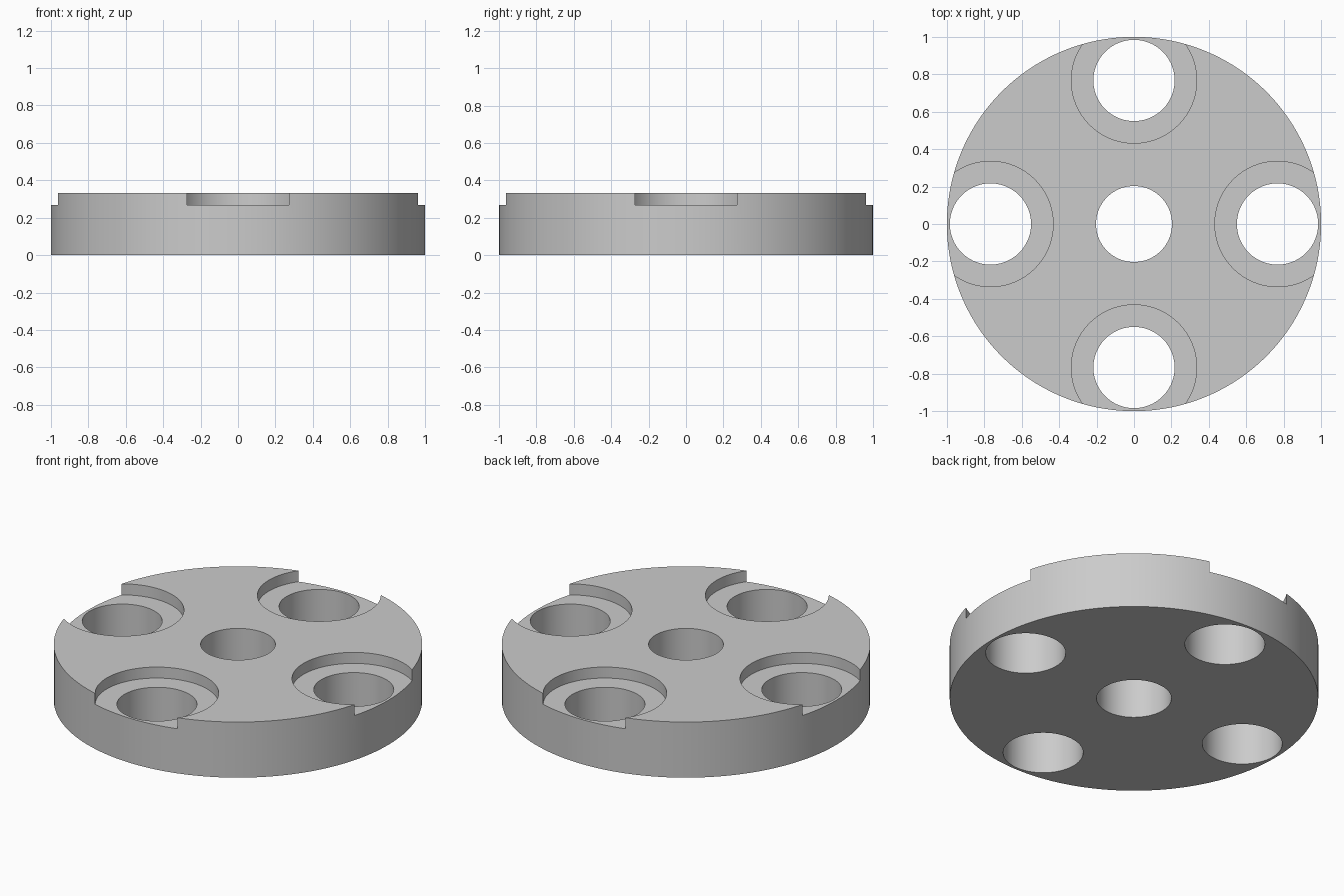
import bpy, math

if "Cube" in bpy.data.objects:
    bpy.data.objects.remove(bpy.data.objects["Cube"])

HEIGHT = 0.333    # disc thickness
SEAT = 0.267      # counterbore floor height
PITCH = 0.767     # bolt circle radius

grey = bpy.data.materials.new("plain grey")
grey.diffuse_color = (0.6, 0.6, 0.6, 1)
grey.use_nodes = True
grey.node_tree.nodes["Principled BSDF"].inputs["Base Color"].default_value = grey.diffuse_color


def cylinder(name, radius, z0, z1, x=0, y=0, sides=96):
    bpy.ops.mesh.primitive_cylinder_add(vertices=sides, radius=radius, depth=z1 - z0,
                                        location=(x, y, (z0 + z1) / 2))
    obj = bpy.context.object
    obj.name = name
    obj.data.materials.append(grey)
    return obj


def cut(target, cutter):
    mod = target.modifiers.new("cut", 'BOOLEAN')
    mod.operation = 'DIFFERENCE'
    mod.solver = 'EXACT'
    mod.object = cutter
    bpy.context.view_layer.objects.active = target
    bpy.ops.object.modifier_apply(modifier=mod.name)
    bpy.data.objects.remove(cutter, do_unlink=True)


# Main disc with its centre bore
disc = cylinder("flange_disc", 1.0, 0, HEIGHT, sides=160)
cut(disc, cylinder("centre_bore", 0.203, -0.1, 0.5))

# Four counterbored bolt holes, whose recesses break through the rim
for i in range(4):
    a = i * math.pi / 2
    x, y = PITCH * math.cos(a), PITCH * math.sin(a)
    cut(disc, cylinder("recess", 0.335, SEAT, 0.5, x, y))
    cut(disc, cylinder("bolt_hole", 0.217, -0.1, 0.5, x, y))

# Smooth walls, crisp edges
bpy.ops.object.select_all(action='DESELECT')
disc.select_set(True)
bpy.context.view_layer.objects.active = disc
bpy.ops.object.shade_smooth_by_angle(angle=math.radians(30))
